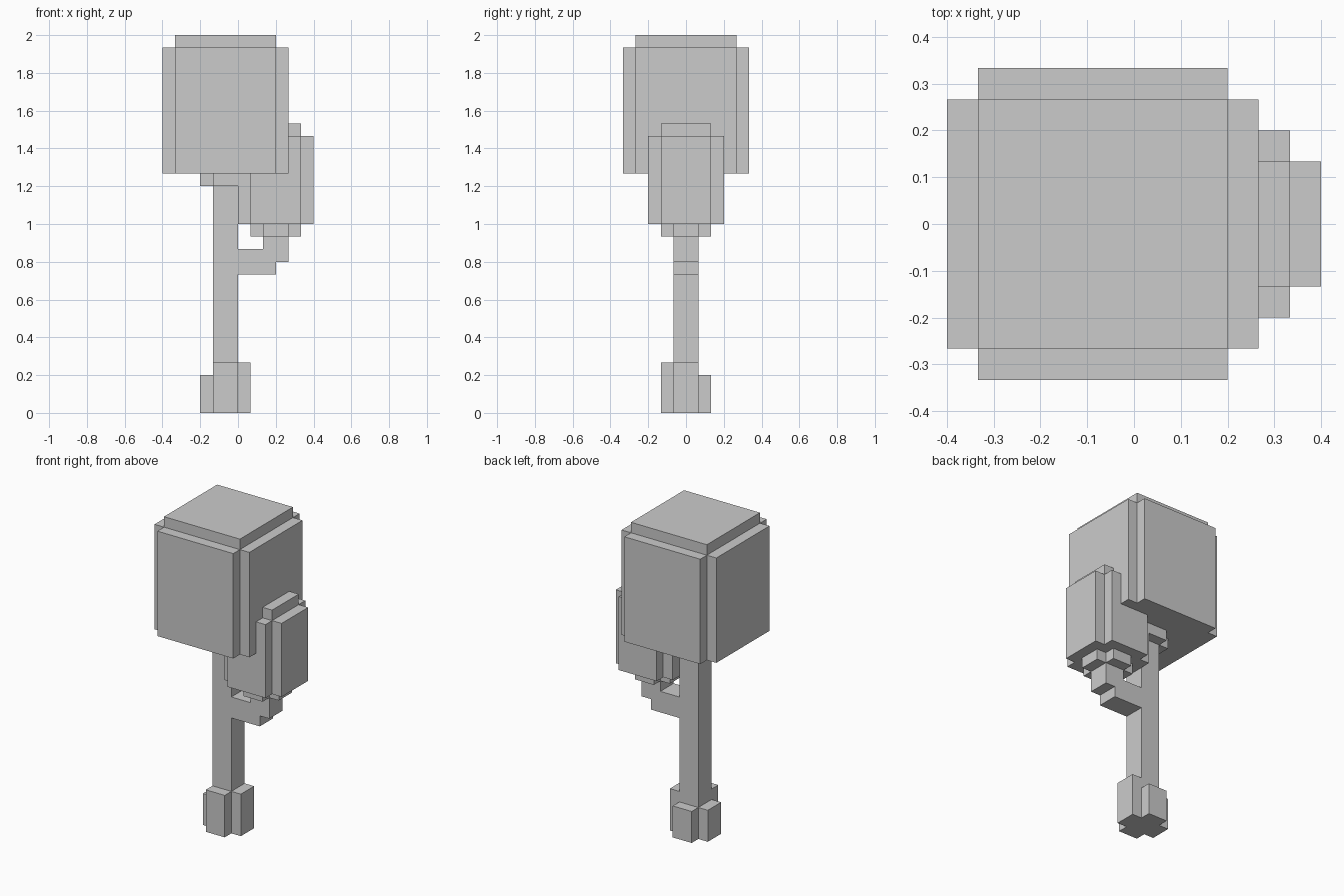
import bpy, bmesh, math
from mathutils import Vector

if "Cube" in bpy.data.objects:
    bpy.data.objects.remove(bpy.data.objects["Cube"])

U = 1 / 15  # one voxel


def cells(*boxes):
    """Voxels filled by boxes given as (x0, x1, y0, y1, z0, z1)."""
    return {(x, y, z) for x0, x1, y0, y1, z0, z1 in boxes
            for x in range(x0, x1) for y in range(y0, y1) for z in range(z0, z1)}


def plus(x0, x1, w, z0, z1):
    """Block with its four vertical corners notched by one voxel."""
    return [(x0, x1, 1 - w, w - 1, z0, z1), (x0 + 1, x1 - 1, -w, w, z0, z1)]


def crown(x0, x1, w, z0, z1):
    """Notched block with a one-voxel cap on top."""
    return plus(x0, x1, w, z0, z1) + [(x0 + 1, x1 - 1, 1 - w, w - 1, z1, z1 + 1)]


parts = {
    "trunk": cells((-2, 0, -1, 1, 0, 18)),
    # back and left roots are one voxel lower
    "roots": cells((0, 1, -1, 1, 0, 4), (-2, 0, -2, -1, 0, 4),
                   (-3, -2, -1, 1, 0, 3), (-2, 0, 1, 2, 0, 3)),
    "branch": cells((0, 3, -1, 1, 11, 13), (2, 4, -1, 1, 12, 14)),
    "large_crown_base": cells(*plus(-3, 1, 2, 18, 19)),
    "large_crown": cells(*crown(-6, 4, 5, 19, 29)),
    "small_crown_base": cells(*plus(1, 5, 2, 14, 15)),
    "small_crown": cells(*crown(0, 6, 3, 15, 22)),
}
solid = set().union(*parts.values())
done = set()

for name, part in parts.items():
    bm = bmesh.new()
    # outer skin only: faces touching another voxel are left out
    for c in part - done:
        for axis in range(3):
            for s in (-1, 1):
                n = list(c)
                n[axis] += s
                if tuple(n) in solid:
                    continue
                a, b = (axis + 1) % 3, (axis + 2) % 3
                quad = []
                for i, j in ((0, 0), (1, 0), (1, 1), (0, 1))[::s]:
                    p = Vector(c)
                    p[axis] += (s + 1) // 2
                    p[a] += i
                    p[b] += j
                    quad.append(bm.verts.new(p * U))
                bm.faces.new(quad)
    done |= part
    # merge coplanar voxel faces into large flat panels
    bmesh.ops.remove_doubles(bm, verts=bm.verts[:], dist=U * 0.01)
    bmesh.ops.dissolve_limit(bm, angle_limit=math.radians(1),
                             verts=bm.verts[:], edges=bm.edges[:])
    mesh = bpy.data.meshes.new(name)
    bm.to_mesh(mesh)
    bm.free()
    bpy.context.collection.objects.link(bpy.data.objects.new(name, mesh))
